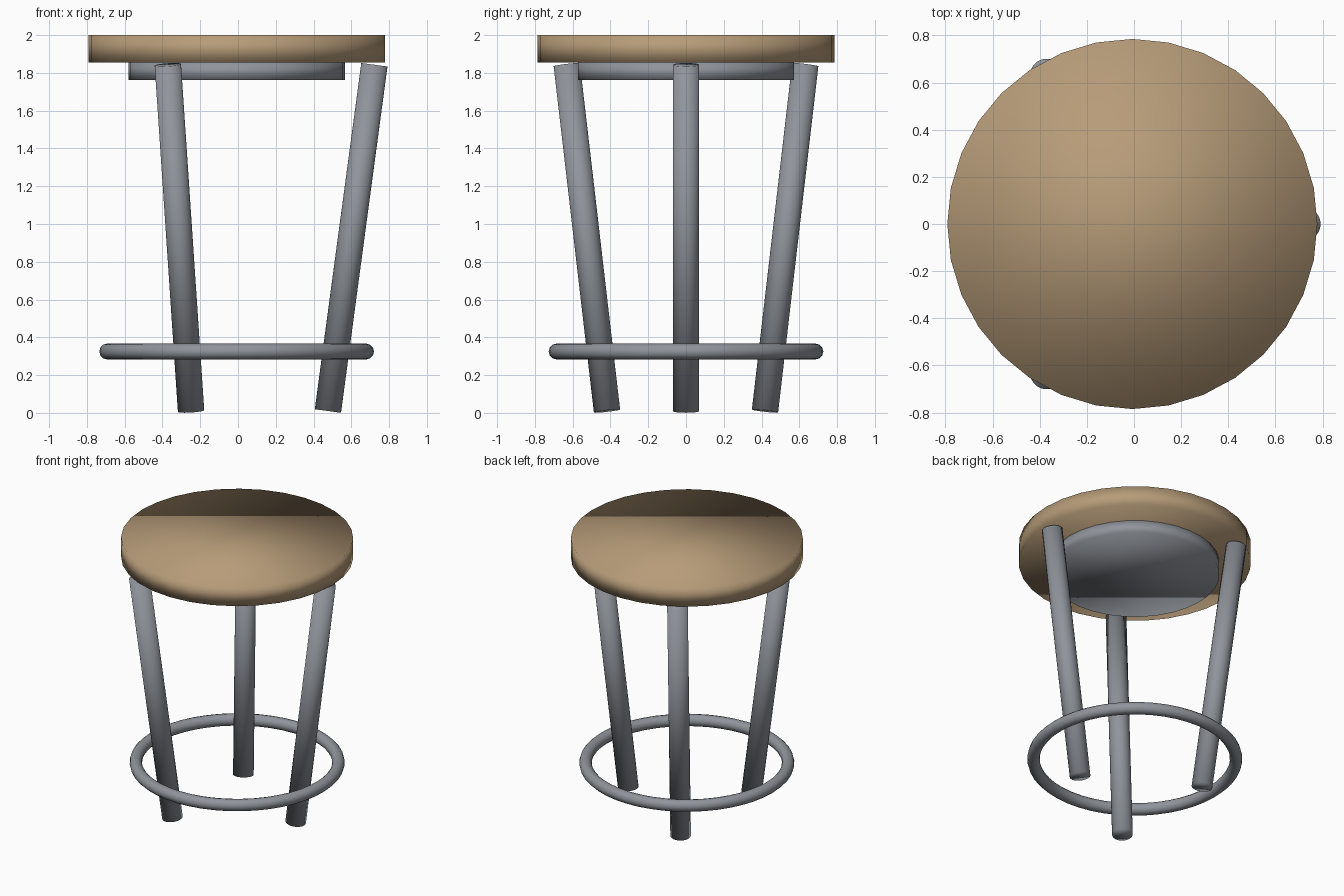
import bpy
from math import cos, sin, tau
from mathutils import Vector

default_cube = bpy.data.objects.get("Cube")
if default_cube:
    bpy.data.objects.remove(default_cube, do_unlink=True)

CENTRE_X = -0.007


def make_material(name, colour):
    mat = bpy.data.materials.new(name)
    mat.use_nodes = True
    mat.diffuse_color = (*colour, 1)
    bsdf = next(n for n in mat.node_tree.nodes if n.type == 'BSDF_PRINCIPLED')
    bsdf.inputs["Base Color"].default_value = (*colour, 1)
    return mat


wood = make_material("tan wood", (0.47, 0.33, 0.19))
metal = make_material("grey metal", (0.28, 0.30, 0.33))


def finish(name, mat):
    """Name, colour and smooth the object just added."""
    obj = bpy.context.object
    obj.name = obj.data.name = name
    obj.data.materials.append(mat)
    bpy.ops.object.shade_smooth()
    return obj


def rod(name, start, end, radius, mat):
    """Capped cylinder between two points."""
    start, end = Vector(start), Vector(end)
    axis = end - start
    bpy.ops.mesh.primitive_cylinder_add(
        vertices=32, radius=radius, depth=axis.length,
        location=(start + end) / 2,
        rotation=axis.to_track_quat('Z', 'Y').to_euler())
    return finish(name, mat)


# Round seat and the mounting plate beneath it
rod("seat", (CENTRE_X, 0, 1.855), (CENTRE_X, 0, 2), 0.785, wood)
rod("seat_plate", (CENTRE_X, 0, 1.763), (CENTRE_X, 0, 1.855), 0.573, metal)

# Three legs splaying outwards towards the seat
for i, side in enumerate(("left", "back_right", "front_right")):
    angle = tau * i / 3
    foot, head = (
        (CENTRE_X + r * cos(angle), r * sin(angle), z)
        for r, z in ((0.483, 0.01), (0.729, 1.843)))
    rod(side + "_leg", foot, head, 0.07, metal)

# Foot ring around the legs
bpy.ops.mesh.primitive_torus_add(
    major_segments=48, minor_segments=12,
    major_radius=0.685, minor_radius=0.042,
    location=(CENTRE_X, 0, 0.325))
finish("foot_ring", metal)
